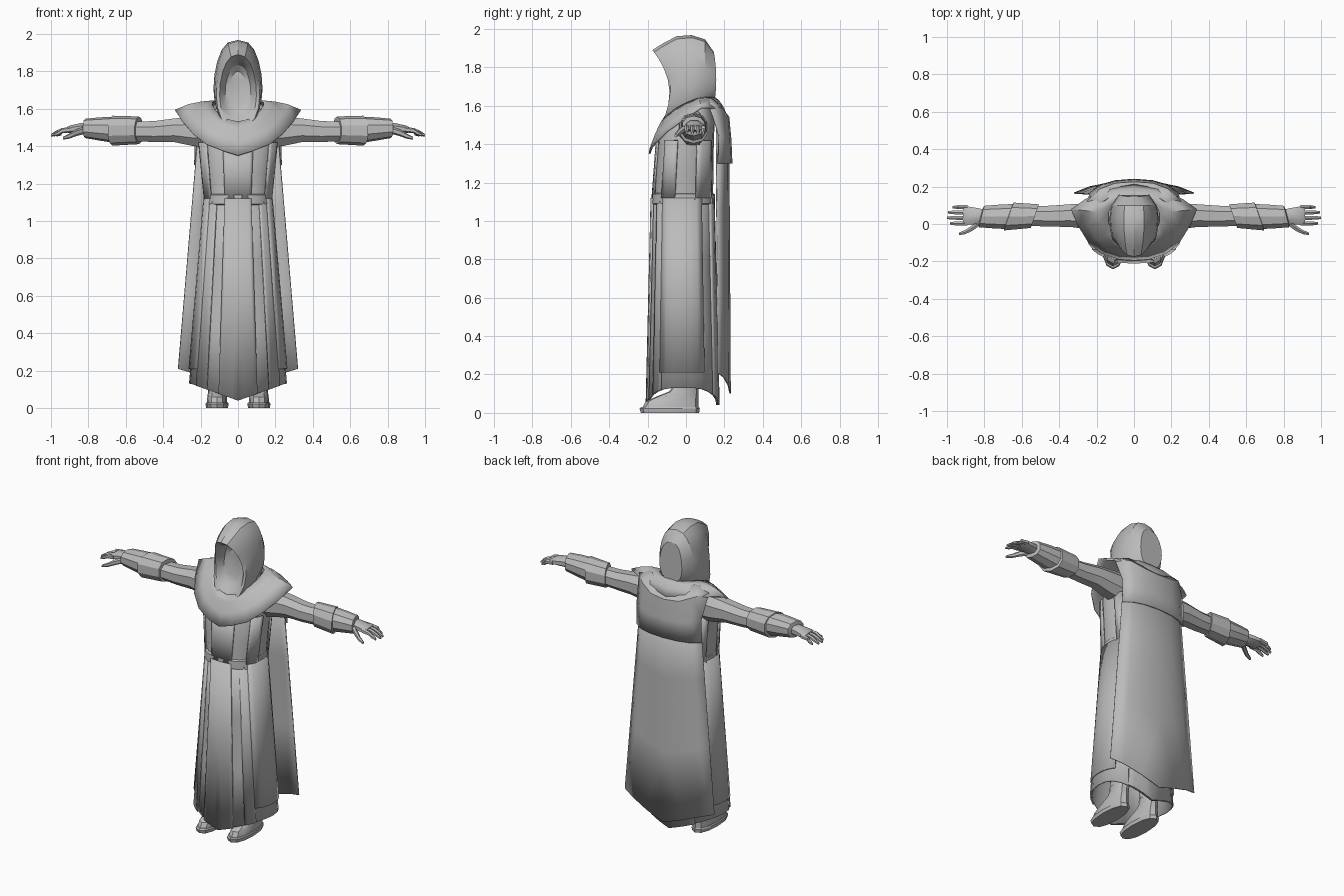
import bpy, bmesh, math
from math import sin, cos, pi
from mathutils import Vector

cloth = bpy.data.materials.new("plain_grey")
cloth.diffuse_color = (0.5, 0.5, 0.5, 1)


def loft(name, rings, closed=True, caps=(False, False), mirror=False, thick=0.0):
    """Skin a list of equal-length point rows; optional caps, mirror, thickness."""
    bm = bmesh.new()
    rows = [[bm.verts.new(p) for p in r] for r in rings]
    n = len(rows[0])
    for a, b in zip(rows, rows[1:]):
        for i in range(n if closed else n - 1):
            j = (i + 1) % n
            bm.faces.new((a[i], a[j], b[j], b[i]))
    if caps[0]:
        bm.faces.new(rows[0])
    if caps[1]:
        bm.faces.new(rows[-1])
    bmesh.ops.recalc_face_normals(bm, faces=bm.faces)
    me = bpy.data.meshes.new(name)
    bm.to_mesh(me)
    bm.free()
    me.materials.append(cloth)
    ob = bpy.data.objects.new(name, me)
    bpy.context.collection.objects.link(ob)
    if mirror:
        ob.modifiers.new("mirror", 'MIRROR')
    if thick:
        m = ob.modifiers.new("thickness", 'SOLIDIFY')
        m.thickness, m.offset = thick, 0
    return ob


def spow(v, e):
    return math.copysign(abs(v) ** e, v)


def oval(a, rx, ry, cy, e=0.85):
    """Point on a squarish oval, a = 0 at the front."""
    return rx * spow(sin(a), e), cy - ry * spow(cos(a), e)


def flat_ring(z, rx, y0, y1, n=20, cx=0.0, e=0.85):
    pts = [oval(2 * pi * i / n, rx, (y1 - y0) / 2, (y0 + y1) / 2, e) for i in range(n)]
    return [(cx + x, y, z) for x, y in pts]


def mix(a, b, t):
    return a + (b - a) * t


# ---- robe surfaces: angle a, t = 0 at the top and 1 at the hem
def skirt(a, t, off=0.0, hem=None):
    x1, _ = oval(a, 0.262, 0.18, 0)
    low = 0.04 + 0.09 * min(1, abs(x1) / 0.25)
    z = mix(1.12, low if hem is None else hem, t)
    k = (1.12 - z) / (1.12 - low)
    x, y = oval(a, mix(0.172, 0.258, k) + off, mix(0.152, 0.178, k) + off, -0.016)
    return (x, y, z)


def torso(a, t, off=0.0, hem=None):
    x, y = oval(a, mix(0.205, 0.175, t) + off, mix(0.145, 0.155, t) + off, mix(0.0, -0.012, t))
    return (x, y, mix(1.42, 1.12, t))


def panel(name, surf, a0, a1, off, hem=None, cols=4):
    """Thin cloth panel lying on a robe surface, on both sides of the body."""
    rows = [[surf(mix(a0, a1, i / cols), t, off, hem) for i in range(cols + 1)]
            for t in (0, 0.5, 1)]
    loft(name, rows, closed=False, mirror=True, thick=0.009)


N = 24
loft("skirt", [[skirt(2 * pi * i / N, t) for i in range(N)] for t in (0, 0.33, 0.67, 1)],
     thick=0.008)
panel("front_skirt_panel", skirt, 0, 0.33, 0.012)
panel("skirt_pleat", skirt, 0.62, 0.96, 0.006)
panel("side_skirt_panel", skirt, 0.93, 2.15, 0.009, hem=0.21, cols=6)
panel("back_skirt_panel", skirt, 2.55, pi, 0.009)

# ---- torso and vest panels
loft("torso", [flat_ring(1.08, 0.172, -0.165, 0.14), flat_ring(1.25, 0.188, -0.163, 0.143),
               flat_ring(1.42, 0.205, -0.145, 0.145), flat_ring(1.52, 0.19, -0.10, 0.15),
               flat_ring(1.61, 0.11, -0.05, 0.13)], caps=(True, True))
panel("vest_centre", torso, 0, 0.33, 0.008)
panel("vest_side", torso, 0.85, 1.35, 0.008)
panel("vest_back", torso, 1.9, 2.6, 0.006)

# ---- belt
loft("belt", [flat_ring(1.085, 0.178, -0.172, 0.142), flat_ring(1.09, 0.186, -0.182, 0.152),
              flat_ring(1.14, 0.184, -0.18, 0.15), flat_ring(1.145, 0.174, -0.17, 0.14)],
     caps=(True, True))

# ---- shoulder mantle: outer edge and neck edge, from front centre to back
outer = [(0, -.19, 1.35), (.08, -.185, 1.375), (.17, -.155, 1.41), (.24, -.10, 1.465),
         (.295, -.01, 1.53), (.335, .08, 1.59), (.26, .13, 1.59), (.14, .19, 1.57), (0, .21, 1.55)]
neck = [(0, -.115, 1.53), (.05, -.11, 1.54), (.09, -.085, 1.56), (.12, -.04, 1.59),
        (.135, .01, 1.615), (.135, .06, 1.635), (.12, .10, 1.64), (.07, .14, 1.64), (0, .15, 1.64)]
rows = []
for t in (0, 0.35, 0.7, 1):
    rows.append([Vector(p).lerp(Vector(q), t) + Vector((0, 0, 0.06 * t * (1 - t)))
                 for p, q in zip(outer, neck)])
loft("shoulder_mantle", rows, closed=False, mirror=True, thick=0.01)

# ---- back cape and its shoulder yoke, half widths from the centre outwards
yoke = [[(0, .165, 1.60), (.08, .165, 1.61), (.15, .13, 1.64), (.21, .09, 1.628)],
        [(0, .222, 1.54), (.10, .215, 1.55), (.18, .185, 1.585), (.25, .12, 1.605)],
        [(0, .233, 1.42), (.10, .225, 1.42), (.17, .207, 1.43), (.23, .17, 1.45)],
        [(0, .238, 1.30), (.10, .23, 1.30), (.18, .207, 1.30), (.232, .168, 1.30)]]
loft("cape_yoke", yoke, closed=False, mirror=True, thick=0.008)
top = [(0, .222, 1.50), (.09, .214, 1.50), (.16, .196, 1.50), (.21, .158, 1.50)]
hem = [(0, .230, .10), (.13, .220, .145), (.24, .197, .185), (.32, .165, .21)]
loft("cape", [[Vector(p).lerp(Vector(q), t) for p, q in zip(top, hem)] for t in (0, .33, .67, 1)],
     closed=False, mirror=True, thick=0.007)


# ---- hood: tilted loops from the dark inside, over the rim, to the back of the head
def hood_ring(yt, zt, yb, zb, w, sag, e, n=18):
    pts = []
    for i in range(n):
        a = 2 * pi * i / n
        f = (1 - cos(a)) / 2
        pts.append((w * spow(sin(a), e) * (1 - 0.12 * cos(a)),
                    mix(yt, yb, f) + sag * sin(a) ** 2, mix(zt, zb, f)))
    return pts


loft("hood", [hood_ring(*r) for r in (
    (-0.03, 1.80, -0.05, 1.61, 0.045, 0.0, 0.9),
    (-0.06, 1.835, -0.07, 1.575, 0.068, 0.02, 0.9),
    (-0.145, 1.865, -0.10, 1.545, 0.083, 0.055, 0.9),
    (-0.175, 1.89, -0.122, 1.52, 0.098, 0.06, 0.8),
    (-0.12, 1.925, -0.128, 1.50, 0.115, 0.045, 0.75),
    (-0.05, 1.962, -0.11, 1.50, 0.124, 0.045, 0.7),
    (0.03, 1.968, 0.0, 1.52, 0.130, 0.02, 0.7),
    (0.10, 1.945, 0.10, 1.58, 0.120, 0.0, 0.7),
    (0.145, 1.88, 0.15, 1.63, 0.080, 0.01, 0.7))], caps=(True, True))


# ---- arms, stations are (x, centre y, centre z, half depth, half height)
def limb(name, stations, skew=0.0, n=10, e=0.9):
    rings = []
    for x, cy, cz, ry, rz in stations:
        ring = []
        for i in range(n):
            a = 2 * pi * (i + 0.5) / n
            dy = ry * spow(cos(a), e)
            ring.append((x - skew * dy, cy + dy, cz + rz * spow(sin(a), e)))
        rings.append(ring)
    loft(name, rings, caps=(True, True), mirror=True)


limb("sleeve", [(.10, .03, 1.48, .08, .10), (.24, .04, 1.48, .075, .085), (.34, .045, 1.485, .065, .068),
                (.45, .042, 1.478, .06, .06), (.58, .042, 1.48, .055, .055)], n=8)
limb("upper_bracer", [(.53, .042, 1.485, .055, .06), (.53, .042, 1.485, .066, .074),
                      (.67, .04, 1.483, .078, .08), (.675, .04, 1.483, .06, .065)], skew=0.35)
limb("lower_bracer", [(.66, .04, 1.488, .06, .055), (.665, .04, 1.488, .07, .07),
                      (.74, .04, 1.492, .066, .062), (.815, .04, 1.495, .06, .052),
                      (.82, .04, 1.495, .045, .035)], skew=0.25)

# ---- hands
limb("palm", [(.79, .04, 1.495, .038, .033), (.84, .043, 1.495, .046, .03),
              (.90, .045, 1.49, .054, .022), (.915, .045, 1.487, .05, .015)], n=8)
for i, (y, tip) in enumerate([(.003, .985), (.033, 1.0), (.062, .995), (.09, .97)]):
    limb("finger_%d" % (i + 1), [(.89, y, 1.489, .013, .015), (.94, y, 1.483, .012, .014),
                                 (.975 - (1 - tip), y, 1.47, .011, .012), (tip, y, 1.458, .007, .007)], n=6)
limb("thumb", [(.82, .012, 1.485, .02, .02), (.865, -.022, 1.472, .017, .018),
               (.90, -.042, 1.455, .013, .014), (.935, -.053, 1.443, .008, .008)], n=6)

# ---- shoes and legs: rows are (z, half width, toe y, heel y)
def foot(name, rows):
    loft(name, [flat_ring(z, w, y0, y1, n=12, cx=0.112) for z, w, y0, y1 in rows],
         caps=(True, True), mirror=True)


foot("sole", [(0, .058, -.235, .068), (.022, .062, -.242, .072), (.03, .058, -.235, .068)])
foot("shoe", [(.025, .055, -.228, .065), (.06, .052, -.21, .065), (.085, .048, -.155, .064),
              (.11, .046, -.09, .064), (.14, .046, -.065, .064), (.16, .05, -.065, .068)])
foot("leg", [(.15, .045, -.055, .06), (.35, .055, -.07, .065), (.6, .06, -.08, .07)])

# ---- smooth cloth with crisp folds
for ob in bpy.context.scene.objects:
    ob.select_set(True)
    bpy.context.view_layer.objects.active = ob
bpy.ops.object.shade_smooth_by_angle(angle=math.radians(28))
